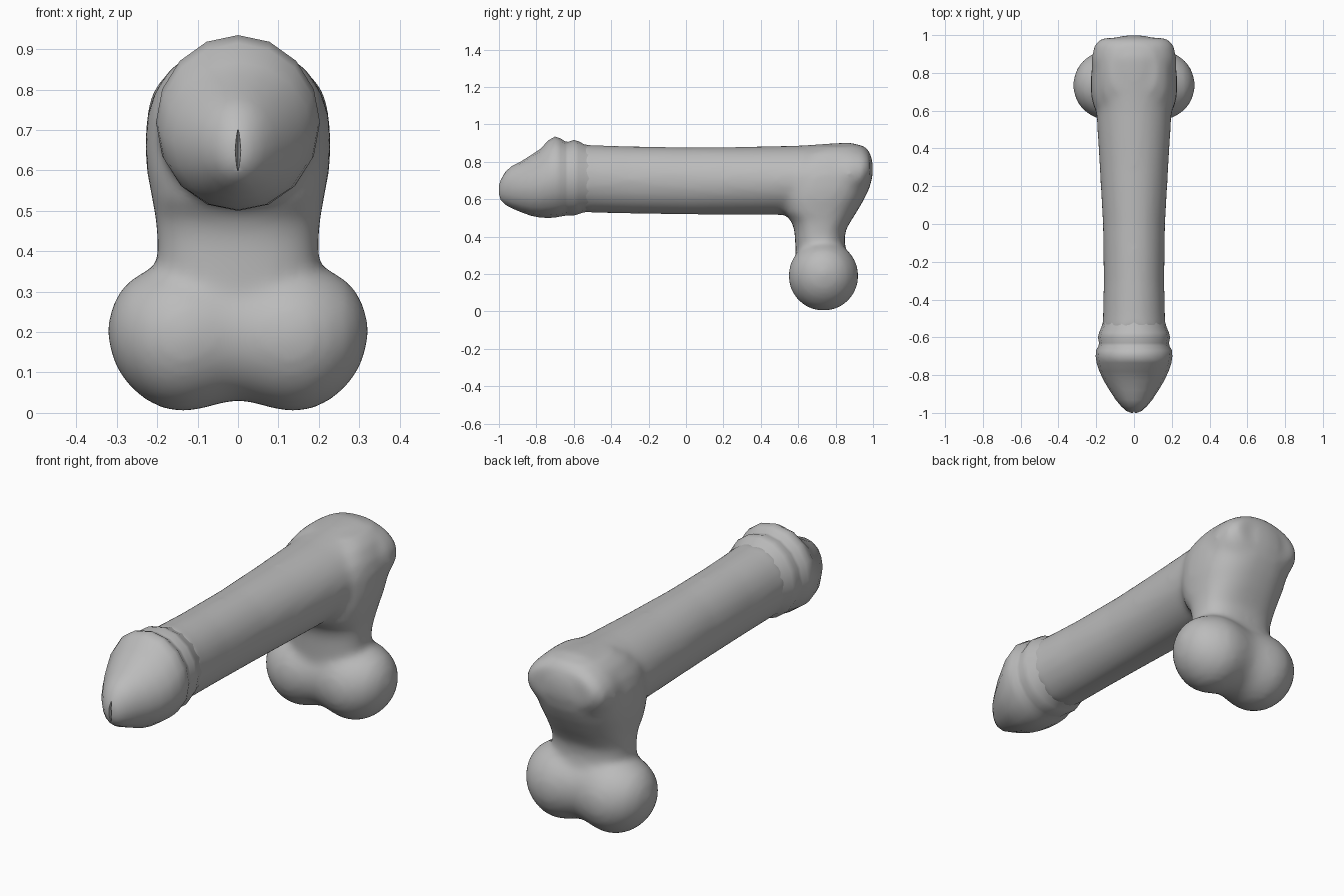
import bpy, bmesh, math

if "Cube" in bpy.data.objects:
    bpy.data.objects.remove(bpy.data.objects["Cube"])

grey = bpy.data.materials.new("plain grey")
grey.diffuse_color = (0.5, 0.5, 0.5, 1)
grey.use_nodes = True
grey.node_tree.nodes["Principled BSDF"].inputs["Base Color"].default_value = grey.diffuse_color


def loft(name, rings, place, seg=32, power=2.0):
    """Skin superellipse rings (position, centre, half_a, half_b)."""
    bm = bmesh.new()
    loops = []
    for t, c, a, b in rings:
        loop = []
        for i in range(seg):
            u = 2 * math.pi * i / seg
            co, si = math.cos(u), math.sin(u)
            p = math.copysign(abs(co) ** (2 / power), co) * a
            q = math.copysign(abs(si) ** (2 / power), si) * b
            loop.append(bm.verts.new(place(t, p, c + q)))
        loops.append(loop)
    for l0, l1 in zip(loops, loops[1:]):
        for i in range(seg):
            j = (i + 1) % seg
            bm.faces.new((l0[i], l0[j], l1[j], l1[i]))
    bm.faces.new(loops[0])
    bm.faces.new(loops[-1])
    bmesh.ops.recalc_face_normals(bm, faces=bm.faces)
    me = bpy.data.meshes.new(name)
    bm.to_mesh(me)
    bm.free()
    me.materials.append(grey)
    ob = bpy.data.objects.new(name, me)
    bpy.context.collection.objects.link(ob)
    return ob


def spans(rows):
    """Turn (position, low, high, half_width) into loft rings."""
    return [(t, (lo + hi) / 2, w, (hi - lo) / 2) for t, lo, hi, w in rows]


def select(obs):
    bpy.ops.object.select_all(action='DESELECT')
    for o in obs:
        o.select_set(True)
    bpy.context.view_layer.objects.active = obs[0]


def apply_all(ob):
    select([ob])
    for m in list(ob.modifiers):
        bpy.ops.object.modifier_apply(modifier=m.name)


def along_y(t, p, q):
    return (p, t, q)


def along_z(t, p, q):
    return (p, q, t)


# Long shaft, running front to back
shaft = loft("shaft_body", spans([
    (-0.56, .53, .895, .17), (-0.5, .528, .89, .165), (-0.3, .523, .883, .16),
    (0, .518, .878, .165), (0.3, .516, .88, .182), (0.6, .515, .887, .2),
    (0.8, .54, .9, .222), (0.88, .57, .903, .225), (0.95, .62, .885, .21),
    (0.985, .68, .85, .17)]), along_y)

# Rear column turning down from the shaft
column = loft("rear_column", spans([
    (.22, .59, .87, .2), (.38, .583, .848, .2), (.43, .58, .852, .2),
    (.48, .565, .88, .204), (.53, .52, .912, .213), (.6, .5, .953, .226),
    (.66, .5, .982, .23), (.73, .5, 1.0, .226), (.79, .52, 1.0, .208),
    (.85, .6, .985, .17), (.885, .68, .955, .12)]), along_z, power=2.5)

# Two-lobed base, one side mirrored to the other
half = [(0, .2, .170), (.04, .198, .174), (.08, .194, .182), (.13, .19, .188),
        (.18, .19, .182), (.23, .192, .16), (.27, .197, .13), (.30, .2, .09),
        (.317, .202, .045), (.322, .203, .01)]
rows = [(-x, z, r) for x, z, r in half[:0:-1]] + half
base = loft("lobed_base", [(x, z, r, r) for x, z, r in rows],
            lambda t, p, q: (t, .735 + p, q))

# Blend the three into one smooth skin
select([shaft, column, base])
bpy.ops.object.join()
shaft.name = "shaft_and_base"
rm = shaft.modifiers.new("blend", 'REMESH')
rm.mode, rm.voxel_size = 'VOXEL', 0.016
sm = shaft.modifiers.new("soften", 'SMOOTH')
sm.factor, sm.iterations = 0.5, 12
apply_all(shaft)
for p in shaft.data.polygons:
    p.use_smooth = True

# Rounded front cap with its collar and groove
cap = loft("front_cap", spans([
    (-1.0, .625, .675, .015), (-.99, .595, .705, .04), (-.965, .57, .748, .068),
    (-.93, .551, .778, .097), (-.88, .53, .803, .13), (-.83, .512, .835, .16),
    (-.78, .502, .868, .183), (-.735, .5, .915, .198), (-.70, .502, .935, .203),
    (-.67, .508, .925, .201), (-.645, .512, .908, .188), (-.63, .513, .907, .185),
    (-.60, .513, .917, .191), (-.575, .52, .91, .185), (-.545, .53, .894, .172),
    (-.5, .533, .885, .16)]), along_y, seg=16)

# Narrow slit cut into the tip
cutter = loft("slit_cutter", [
    (.6, -1, .0008, .04), (.615, -1, .004, .04), (.65, -1, .007, .045),
    (.685, -1, .004, .04), (.7, -1, .0008, .04)], along_z, seg=8)
cut = cap.modifiers.new("slit", 'BOOLEAN')
cut.operation, cut.object, cut.solver = 'DIFFERENCE', cutter, 'EXACT'
apply_all(cap)
bpy.data.objects.remove(cutter)
select([cap])
bpy.ops.object.shade_smooth_by_angle(angle=math.radians(50))
